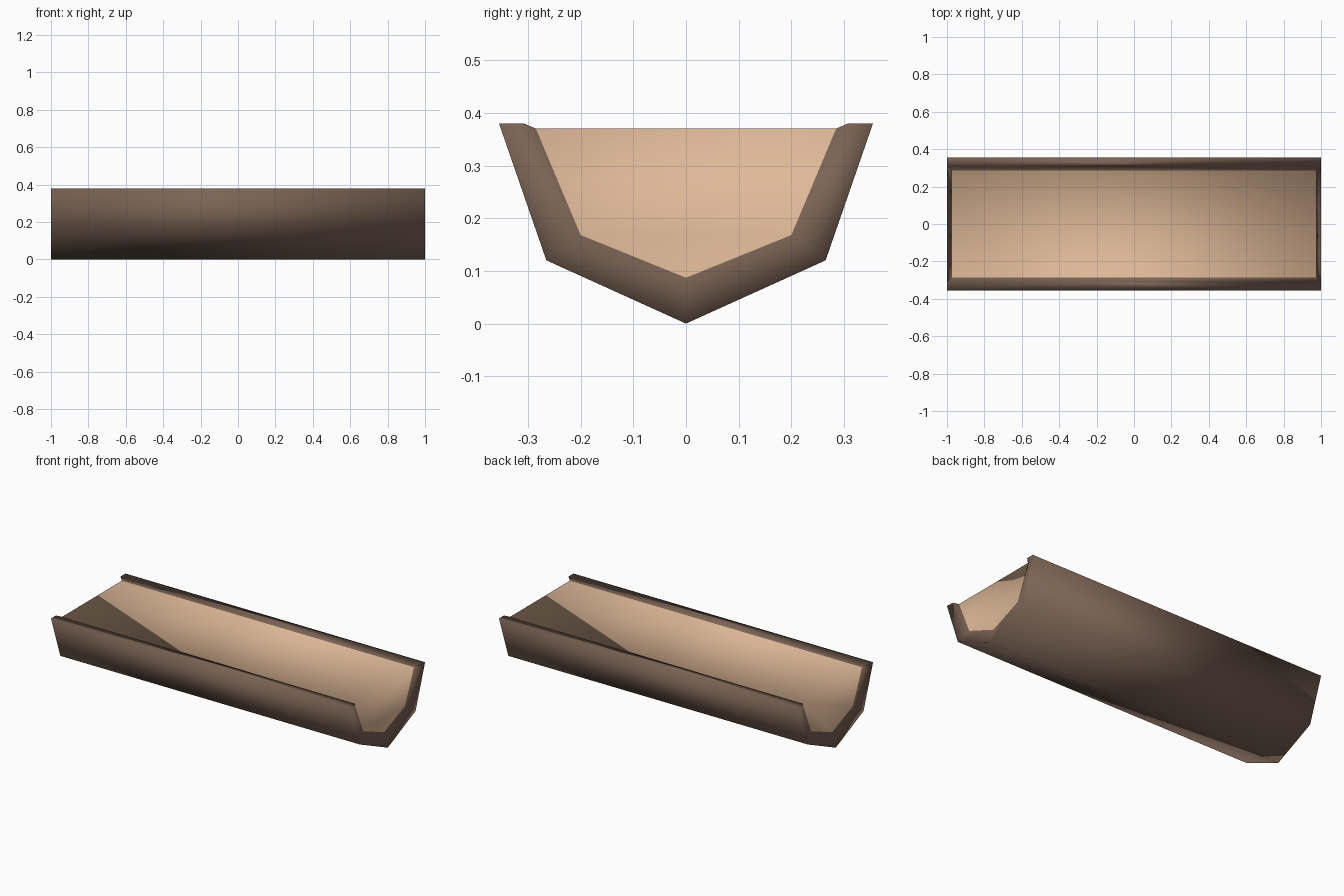
import bpy, bmesh

if "Cube" in bpy.data.objects:
    bpy.data.objects.remove(bpy.data.objects["Cube"])

def material(name, colour):
    m = bpy.data.materials.new(name)
    m.diffuse_color = (*colour, 1)
    m.use_nodes = True
    m.node_tree.nodes["Principled BSDF"].inputs["Base Color"].default_value = m.diffuse_color
    return m

bark = material("brown_bark", (0.195, 0.125, 0.088))
wood = material("tan_wood", (0.73, 0.48, 0.31))

# Half profiles (y, z) from the bottom up to the split top
bark_half = [(0, 0), (0.265, 0.12), (0.355, 0.38), (0.308, 0.38)]
wood_half = [(0, 0.087), (0.2, 0.168), (0.285, 0.37)]

def mirrored(half):
    return [(-y, z) for y, z in half[:0:-1]] + half

bm = bmesh.new()

def ring(half, x):
    return [bm.verts.new((x, y, z)) for y, z in mirrored(half)]

bark_ends = [ring(bark_half, s * 1.0) for s in (-1, 1)]
wood_ends = [ring(wood_half, s * 0.975) for s in (-1, 1)]

def face(verts, mat):
    bm.faces.new(verts).material_index = mat

# Bark outside and its flat top edges
a, b = bark_ends
for i in range(len(a) - 1):
    face((a[i], b[i], b[i + 1], a[i + 1]), 0)

# Sloped bark lip down to the wood, both sides
c, d = wood_ends
for i in (0, -1):
    face((a[i], b[i], d[i], c[i]), 0)

# End rims stepping in to the recessed wood
for o, w in zip(bark_ends, wood_ends):
    for i in range(len(w) - 1):
        face((o[i + 1], o[i + 2], w[i + 1], w[i]), 0)
    face((o[0], o[1], w[0]), 0)
    face((o[-1], o[-2], w[-1]), 0)
    # Cut end of the wood
    face(w, 1)

# Split top of the wood
face((c[0], c[-1], d[-1], d[0]), 1)

bmesh.ops.recalc_face_normals(bm, faces=bm.faces)
for f in bm.faces:
    f.smooth = True
mesh = bpy.data.meshes.new("split_log")
bm.to_mesh(mesh)
bm.free()
mesh.materials.append(bark)
mesh.materials.append(wood)
log = bpy.data.objects.new("split_log", mesh)
bpy.context.collection.objects.link(log)
